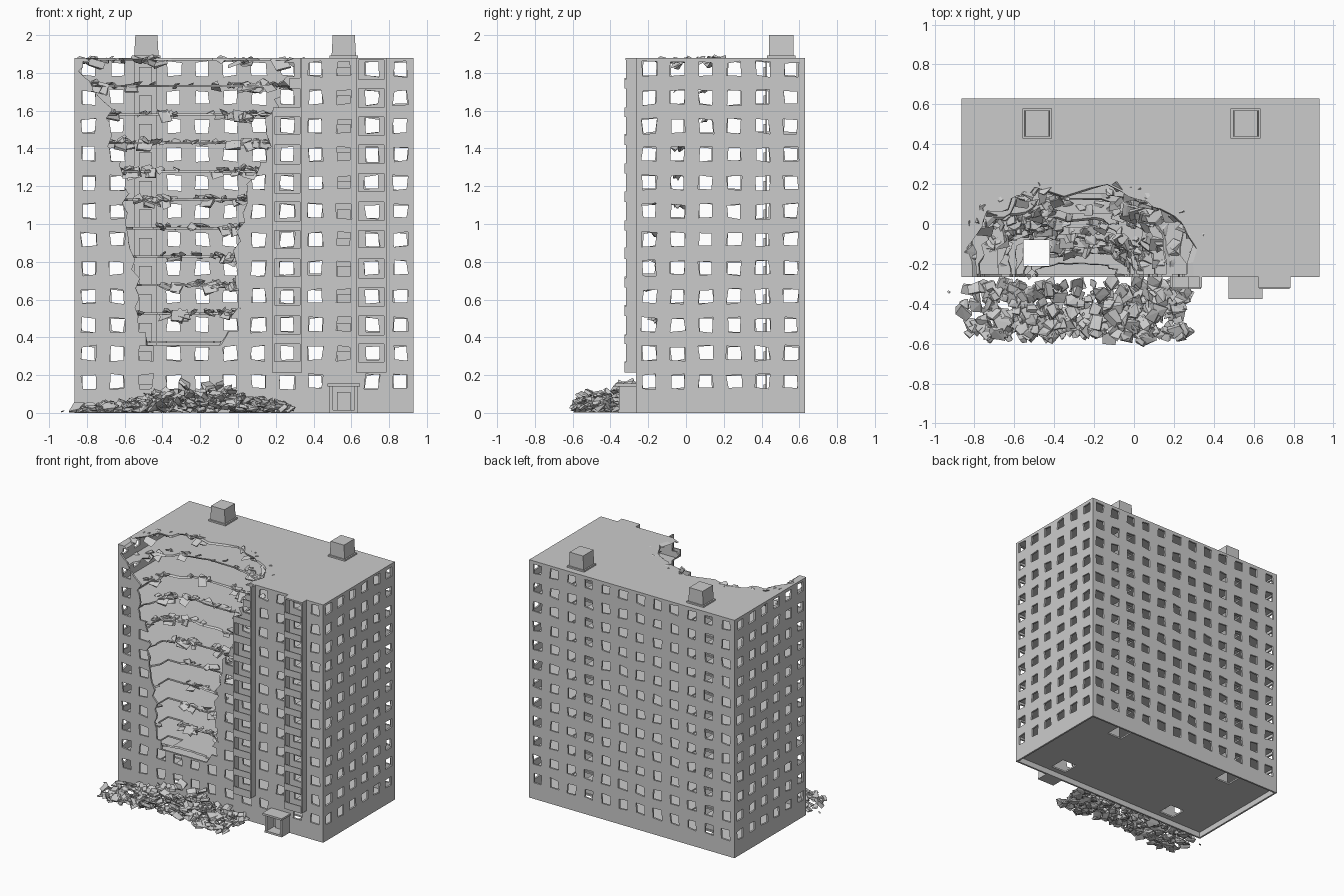
import bpy, bmesh, random
from math import sin, cos, pi, exp
from mathutils import Vector, Matrix, Euler

if "Cube" in bpy.data.objects:
    bpy.data.objects.remove(bpy.data.objects["Cube"])

random.seed(7)
R = random.uniform
X0, X1, Y0, Y1, TOP = -0.865, 0.93, -0.265, 0.63, 1.88
T = 0.014                                        # wall thickness
STEP = 0.1505                                    # storey height
COLS = [-0.79 + 0.15 * i for i in range(12)]
SIDE = [-0.195 + 0.15 * i for i in range(6)]
ROWS = [0.165 + STEP * i for i in range(12)]
FLOORS = [0.225 + STEP * i for i in range(11)]


def finish(name, bm):
    bmesh.ops.recalc_face_normals(bm, faces=bm.faces)
    me = bpy.data.meshes.new(name)
    bm.to_mesh(me)
    bm.free()
    ob = bpy.data.objects.new(name, me)
    bpy.context.collection.objects.link(ob)
    return ob


def box(bm, x0, x1, y0, y1, z0, z1):
    m = Matrix.Translation(((x0 + x1) / 2, (y0 + y1) / 2, (z0 + z1) / 2)) @ \
        Matrix.Diagonal((x1 - x0, y1 - y0, z1 - z0, 1))
    return bmesh.ops.create_cube(bm, size=1, matrix=m)['verts']


def panel(name, ue, ve, place, hole, thick=T):
    """Flat panel of cells; hole(i, j) gives None, 'skip' or (u, v) of a window."""
    bm = bmesh.new()
    for i in range(len(ue) - 1):
        for j in range(len(ve) - 1):
            h = hole(i, j)
            if h == 'skip':
                continue
            outer = [(ue[i], ve[j]), (ue[i + 1], ve[j]), (ue[i + 1], ve[j + 1]), (ue[i], ve[j + 1])]
            o = [bm.verts.new(place(*p)) for p in outer]
            if h is None:
                bm.faces.new(o)
                continue
            s = 0.036
            q = [bm.verts.new(place(h[0] + a * s + R(-.007, .007), h[1] + b * s + R(-.007, .007)))
                 for a, b in ((-1, -1), (1, -1), (1, 1), (-1, 1))]
            for k in range(4):
                n = (k + 1) % 4
                bm.faces.new((o[k], o[n], q[n], q[k]))
    bmesh.ops.remove_doubles(bm, verts=bm.verts, dist=1e-4)
    ob = finish(name, bm)
    mod = ob.modifiers.new('thickness', 'SOLIDIFY')
    mod.thickness, mod.offset = thick, 0
    return ob


def edges(centres, a, b):
    return [a] + [(p + q) / 2 for p, q in zip(centres, centres[1:])] + [b]


# Outline of the collapsed zone: height, left x, right x, depth y
BREACH = [(0.36, -.50, -.08, -.20), (0.55, -.53, 0.0, -.13), (0.85, -.55, 0.0, -.07),
          (1.15, -.60, .04, 0.0), (1.40, -.67, .16, .06), (1.60, -.70, .19, .12),
          (1.72, -.80, .28, .15), (1.96, -.82, .33, .19)]


def breach(z):
    z = min(max(z, .36), 1.96)
    for a, b in zip(BREACH, BREACH[1:]):
        if z <= b[0] + 1e-6:
            t = (z - a[0]) / (b[0] - a[0])
            return [a[k] + t * (b[k] - a[k]) for k in (1, 2, 3)]


def arc(z, a, f=1.0):
    """Point on the broken edge at height z, angle a, scaled by f."""
    l, r, d = breach(z)
    c = cos(a)
    return ((l + r) / 2 + f * (r - l) / 2 * (abs(c) ** .7) * (1 if c > 0 else -1),
            -0.28 + f * (d + 0.28) * max(sin(a), 0) ** .7)


# Jagged cutter for the collapsed zone
bm = bmesh.new()
rings = []
for k in range(33):
    z = 0.36 + 0.05 * k
    pts = [arc(z, pi * (i + .5) / 16, R(.9, 1.08)) for i in range(16)]
    pts = [(pts[0][0] + R(-.02, .02), -0.5)] + pts + [(pts[-1][0] + R(-.02, .02), -0.5)]
    rings.append([bm.verts.new((x, y, z)) for x, y in pts])
for a, b in zip(rings, rings[1:]):
    for i in range(len(a)):
        n = (i + 1) % len(a)
        bm.faces.new((a[i], a[n], b[n], b[i]))
bm.faces.new(rings[0])
bm.faces.new(rings[-1])
bmesh.ops.triangulate(bm, faces=bm.faces)
cutter = finish('breach_cutter', bm)
cutter.hide_render = True
cutter.hide_viewport = True


def cut(ob):
    mod = ob.modifiers.new('breach', 'BOOLEAN')
    mod.operation, mod.solver, mod.object = 'DIFFERENCE', 'EXACT', cutter


# Outer walls with window grids
ue, se, ve = edges(COLS, X0, X1), edges(SIDE, Y0, Y1), edges(ROWS, 0, TOP)
win = lambda i, j: (COLS[i], ROWS[j])
cut(panel('front_wall', ue, ve, lambda u, v: (u, Y0 + T / 2, v),
          lambda i, j: None if (i, j) == (9, 0) else win(i, j)))
panel('back_wall', ue, ve, lambda u, v: (u, Y1 - T / 2, v), win)
for name, x in (('left_wall', X0 + T / 2), ('right_wall', X1 - T / 2)):
    panel(name, se, ve, lambda u, v: (x, u, v), lambda i, j: (SIDE[i], ROWS[j]))

# Floors with four shaft openings, and the roof
fx = [X0 + .01, -.555, -.425, .495, .625, X1 - .01]
fy = [Y0 + .01, -.21, -.08, .44, .57, Y1 - .01]
for k, z in enumerate([0.05] + FLOORS):
    ob = panel('floor_%d' % k, fx, fy, lambda u, v: (u, v, z),
               lambda i, j: 'skip' if i in (1, 3) and j in (1, 3) else None, .012)
    if z > .36:
        cut(ob)
cut(panel('roof', [X0, X1], [Y0, Y1], lambda u, v: (u, v, TOP - .007), lambda i, j: None))

# Lift housings on the roof, and lift fronts with doors on each storey
bm = bmesh.new()
for x in (-.485, .56):
    box(bm, x - .075, x + .075, .43, .58, TOP - .005, TOP + .012)
    for v in box(bm, x - .065, x + .065, .44, .57, TOP, 2.0):
        if v.co.z > 1.95:
            v.co.x += (x - v.co.x) * .1
finish('roof_housings', bm)
bm = bmesh.new()
for x in (-.49, .56):
    box(bm, x - .06, x + .06, .42, .43, .05, TOP - .01)
    for z in [.05] + FLOORS:
        box(bm, x - .035, x + .035, .41, .42, z, z + .1)
finish('lift_fronts', bm)

# Balcony stacks: slabs, parapets and side fins
bm = bmesh.new()
for x, count, left_top in ((.26, 11, 1.6), (.705, 11, TOP)):
    for k, z in enumerate(FLOORS):
        x0 = x - .075 if z < left_top else x + R(-.02, .03)
        box(bm, x0, x + .075, -.325, Y0 + .004, z - .012, z)
        box(bm, x0, x + .075, -.325, -.317, z - .012, z + .042 + R(-.006, .006))
    box(bm, x - .08, x - .068, -.318, Y0 + .004, .215, left_top)
    box(bm, x + .068, x + .08, -.318, Y0 + .004, .215, TOP)
box(bm, .625, .785, -.32, Y0 + .004, TOP - .012, TOP)
finish('balconies', bm)

# Entrance porch
bm = bmesh.new()
box(bm, .475, .645, -.375, Y0 + .004, .14, .155)
box(bm, .485, .502, -.355, Y0 + .004, 0, .14)
box(bm, .618, .635, -.355, Y0 + .004, 0, .14)
box(bm, .485, .635, -.36, Y0 + .004, 0, .015)
finish('entrance_porch', bm)
bm = bmesh.new()
box(bm, .525, .595, -.28, Y0 + .004, .015, .11)
finish('entrance_door', bm)


def chunk(bm, x, y, z, s, flat=.45):
    """Irregular faceted lump of concrete."""
    rot = Euler((R(-.7, .7), R(-.7, .7), R(0, 6.3))).to_matrix()
    vs = []
    for sx in (-1, 1):
        for sy in (-1, 1):
            for sz in (-1, 1):
                p = Vector((sx * R(.4, 1.2), sy * R(.3, 1), sz * R(.2, 1) * flat)) * s
                p = rot @ p + Vector((x, y, z))
                p.z = max(p.z, 0.001 + R(0, .002))
                vs.append(bm.verts.new(p))
    res = bmesh.ops.convex_hull(bm, input=vs)
    junk = [g for g in res['geom_interior'] + res['geom_unused'] if isinstance(g, bmesh.types.BMVert)]
    bmesh.ops.delete(bm, geom=list(set(junk)), context='VERTS')


# Rubble heap at the foot of the building
bm = bmesh.new()
for k in range(340):
    x, y = R(-.86, .27), R(-.57, -.29)
    if x < -.66 and R(0, 1) < .35:
        continue
    h = (.03 + .13 * exp(-((x + .22) / .33) ** 2)) * (1 - .45 * (-.29 - y) / .28)
    chunk(bm, x, y, h * R(.1, 1), R(.022, .042))
chunk(bm, -.93, -.34, .008, .008)
finish('rubble_heap', bm)

# Debris lying on the broken floors and flaps hanging from their edges
bm = bmesh.new()
for z in FLOORS[2:] + [TOP - .02]:
    for k in range(26):
        a = R(.1, pi - .1)
        x, y = arc(z, a, R(1.0, 1.12))
        if y > -.25 and not (-.6 < x < -.4 and -.24 < y < -.05):
            chunk(bm, x, y, z + R(0, .014), R(.018, .034), .35)
    for k in range(7):
        x, y = arc(z, R(.3, pi - .3), R(.95, 1.02))
        if -.6 < x < -.4 and y < -.05:
            continue
        m = Matrix.Translation((x, y, z - .012)) @ \
            Euler((R(.3, 1.1), R(-.4, .4), R(-.4, .4))).to_matrix().to_4x4() @ \
            Matrix.Diagonal((R(.04, .09), R(.04, .08), .008, 1))
        for v in bmesh.ops.create_cube(bm, size=1, matrix=m)['verts']:
            v.co += Vector((R(-.012, .012), R(-.012, .012), R(-.006, .006)))
finish('floor_debris', bm)
